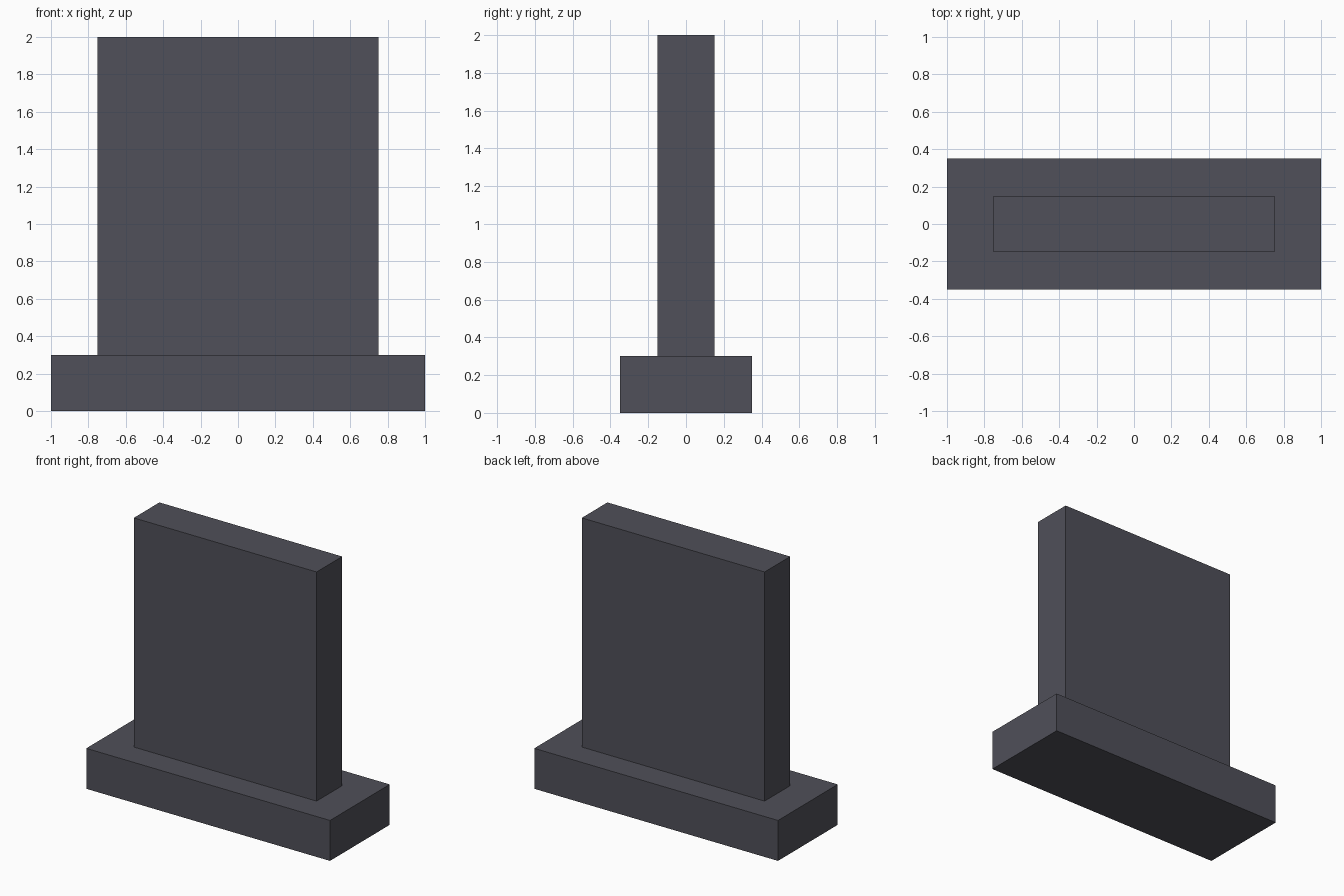
import bpy

if "Cube" in bpy.data.objects:
    bpy.data.objects.remove(bpy.data.objects["Cube"])

# Single dark slate stone colour
stone = bpy.data.materials.new("dark_slate_stone")
stone.diffuse_color = (0.08, 0.08, 0.1, 1.0)
stone.use_nodes = True
stone.node_tree.nodes["Principled BSDF"].inputs["Base Color"].default_value = stone.diffuse_color


def box(name, size, z_bottom):
    """Box centred on x and y, resting at z_bottom."""
    bpy.ops.mesh.primitive_cube_add(size=1, location=(0, 0, z_bottom + size[2] / 2))
    obj = bpy.context.object
    obj.name = name
    obj.scale = size
    bpy.ops.object.transform_apply(location=False, rotation=False, scale=True)
    obj.data.materials.append(stone)
    return obj


# Wide plinth at the bottom
box("plinth", (2.0, 0.7, 0.3), 0.0)

# Upright slab standing on the plinth
box("upright_slab", (1.5, 0.3, 1.7), 0.3)
